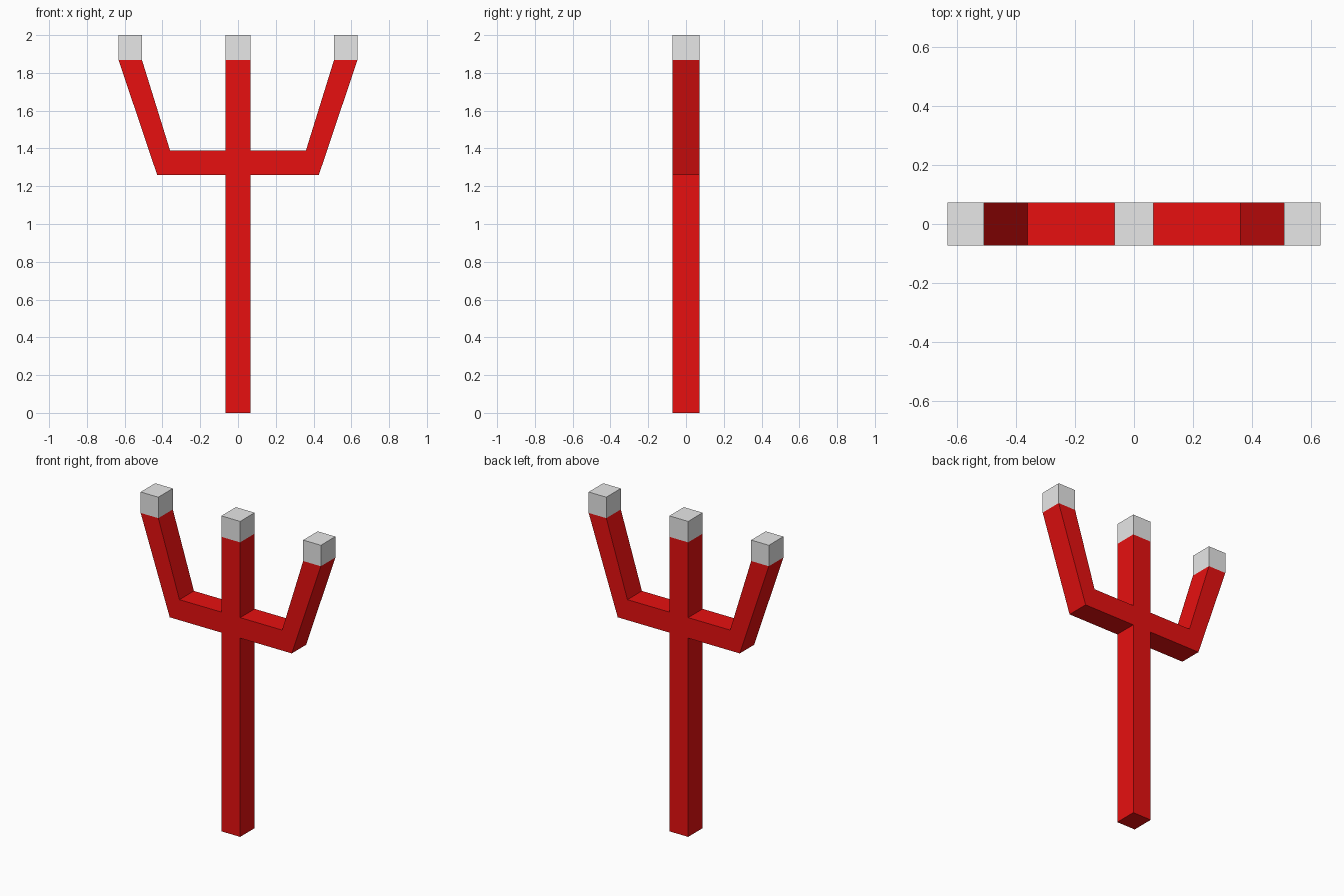
import bpy, bmesh

if "Cube" in bpy.data.objects:
    bpy.data.objects.remove(bpy.data.objects["Cube"])

D = 0.0725          # half depth
Z_TIP = 1.867       # where the tips begin


def material(name, rgb):
    m = bpy.data.materials.new(name)
    m.diffuse_color = (*rgb, 1)
    m.use_nodes = True
    m.node_tree.nodes["Principled BSDF"].inputs["Base Color"].default_value = m.diffuse_color
    return m


red = material("red", (0.8, 0.005, 0.005))
silver = material("light grey", (0.8, 0.8, 0.8))


def extrude_profile(name, pts, mat, drop_joint=True):
    """Extrude an x-z outline through the depth, dropping hidden joint faces."""
    bm = bmesh.new()
    face = bm.faces.new([bm.verts.new((x, -D, z)) for x, z in pts])
    ext = bmesh.ops.extrude_face_region(bm, geom=[face], use_keep_orig=True)
    verts = [v for v in ext["geom"] if isinstance(v, bmesh.types.BMVert)]
    bmesh.ops.translate(bm, verts=verts, vec=(0, 2 * D, 0))
    bmesh.ops.recalc_face_normals(bm, faces=bm.faces)
    if drop_joint:
        joint = [f for f in bm.faces if all(abs(v.co.z - Z_TIP) < 1e-4 for v in f.verts)]
        bmesh.ops.delete(bm, geom=joint, context='FACES_ONLY')
    me = bpy.data.meshes.new(name)
    bm.to_mesh(me)
    bm.free()
    me.materials.append(mat)
    ob = bpy.data.objects.new(name, me)
    bpy.context.collection.objects.link(ob)
    return ob


# Shaft, crossbar and prongs as one mirrored outline
half = [(0.066, 0), (0.066, 1.26), (0.428, 1.26), (0.632, Z_TIP),
        (0.508, Z_TIP), (0.36, 1.39), (0.066, 1.39), (0.066, Z_TIP)]
extrude_profile("fork_body", half + [(-x, z) for x, z in reversed(half)], red)

# Square tips on the three prongs
for name, x0, x1 in (("left_tip", -0.632, -0.508),
                     ("middle_tip", -0.066, 0.066),
                     ("right_tip", 0.508, 0.632)):
    extrude_profile(name, [(x0, Z_TIP), (x1, Z_TIP), (x1, 2), (x0, 2)], silver)
